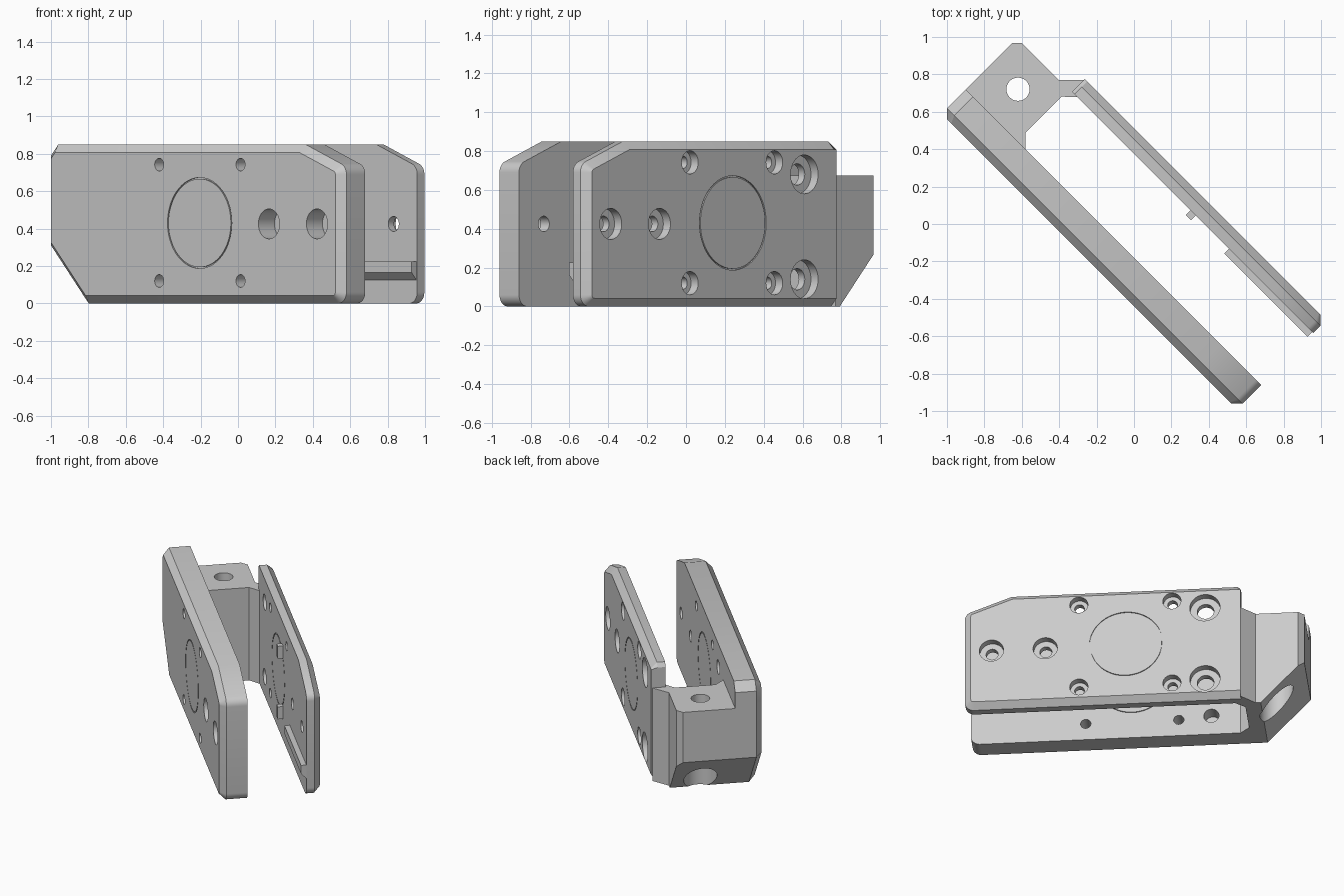
import bpy, bmesh, math
from mathutils import Matrix, Vector

if "Cube" in bpy.data.objects:
    bpy.data.objects.remove(bpy.data.objects["Cube"])

grey = bpy.data.materials.new("plain_grey")
grey.use_nodes = True
grey.diffuse_color = (0.6, 0.6, 0.6, 1)
grey.node_tree.nodes["Principled BSDF"].inputs["Base Color"].default_value = (0.6, 0.6, 0.6, 1)

TURN = Matrix.Rotation(math.radians(-45), 4, 'Z')   # parts are built straight, then turned
THICK_FACE, THIN_FACE = -0.311, 0.362               # outer faces of the two plates
THICK_BACK, THIN_BACK = -0.127, 0.266               # inner faces
CHAMFER = 0.042
MID = 0.43


def loft(bm, rings, closed=False):
    """Skin a list of point rings; cap the ends unless the loft is closed."""
    rows = [[bm.verts.new(p) for p in ring] for ring in rings]
    n = len(rows[0])
    pairs = list(zip(rows, rows[1:]))
    if closed:
        pairs.append((rows[-1], rows[0]))
    for a, b in pairs:
        for i in range(n):
            j = (i + 1) % n
            bm.faces.new((a[i], a[j], b[j], b[i]))
    if not closed:
        bm.faces.new(rows[0])
        bm.faces.new(rows[-1])


def turned(bm, centre, steps, axis='Y', closed=False, sides=40):
    """Stepped round solid from (radius, depth) pairs along Y or Z."""
    rings = []
    for r, d in steps:
        ring = []
        for i in range(sides):
            t = math.tau * i / sides
            a, b = centre[0] + r * math.cos(t), centre[1] + r * math.sin(t)
            ring.append((a, d, b) if axis == 'Y' else (a, b, d))
        rings.append(ring)
    loft(bm, rings, closed)


def make(name, bm):
    bmesh.ops.recalc_face_normals(bm, faces=bm.faces[:])
    mesh = bpy.data.meshes.new(name)
    bm.to_mesh(mesh)
    bm.free()
    mesh.materials.append(grey)
    ob = bpy.data.objects.new(name, mesh)
    bpy.context.scene.collection.objects.link(ob)
    return ob


def cut(ob, bm):
    """Subtract the cutter, bake the result and drop the cutter."""
    cutter = make("hole_cutter", bm)
    cutter.hide_render = True
    mod = ob.modifiers.new("holes", 'BOOLEAN')
    mod.operation, mod.solver, mod.object = 'DIFFERENCE', 'EXACT', cutter
    bpy.context.view_layer.update()
    deps = bpy.context.evaluated_depsgraph_get()
    baked = bpy.data.meshes.new_from_object(ob.evaluated_get(deps))
    ob.modifiers.clear()
    ob.data = baked
    bpy.data.objects.remove(cutter)


def finish(ob):
    ob.data.transform(TURN)
    bpy.ops.object.select_all(action='DESELECT')
    ob.select_set(True)
    bpy.context.view_layer.objects.active = ob
    bpy.ops.object.shade_smooth_by_angle(angle=math.radians(30))


def arc(cx, cz, r, a0, a1, n=8):
    angles = [math.radians(a0 + (a1 - a0) * i / n) for i in range(n + 1)]
    return [(cx + r * math.cos(a), cz + r * math.sin(a)) for a in angles]


def inset(points, d):
    """Mitred inward offset of an anticlockwise outline."""
    pts = [Vector(p) for p in points]
    out = []
    for i, p in enumerate(pts):
        e = (p - pts[i - 1]).normalized()
        f = (pts[(i + 1) % len(pts)] - p).normalized()
        a, b = Vector((-e.y, e.x)), Vector((-f.y, f.x))
        out.append(p + (a + b) * (d / (1 + a.dot(b))))
    return out


def plate(name, hinge_end, inner, outer, square_end=False):
    """Side plate with a rounded free end and a chamfered outer face."""
    outline = arc(1.029, 0.06, 0.06, -90, 0) + arc(1.029, 0.69, 0.06, 0, 69)
    outline += [(0.78, 0.85)] + hinge_end
    small = inset(outline, CHAMFER)
    if square_end:
        small = [(p[0], q[1]) if p[0] < -0.7 else q for p, q in zip(outline, small)]
    edge = outer + math.copysign(CHAMFER, inner - outer)
    bm = bmesh.new()
    loft(bm, [[(x, y, z) for x, z in pts]
              for pts, y in ((outline, inner), (outline, edge), (small, outer))])
    return make(name, bm)


def groove(bm, face):
    """Fine circular line scored into a plate face."""
    lo, hi = face - 0.008, face + 0.008
    turned(bm, (0.021, MID), [(0.236, lo), (0.236, hi), (0.243, hi), (0.243, lo)],
           closed=True, sides=64)


# Thick plate with small through holes, counterbores and blind holes
thick = plate("thick_side_plate",
              [(-1.09, 0.85), (-1.145, 0.79), (-1.145, 0.31), (-0.86, 0)],
              THICK_BACK, THICK_FACE)
bm = bmesh.new()
for x in (-0.285, 0.33):
    for z in (0.12, 0.742):
        turned(bm, (x, z), [(0.034, -0.4), (0.034, 0)])
for x in (0.545, 0.908):
    turned(bm, (x, 0.425), [(0.08, -0.4), (0.08, -0.19), (0.04, -0.19), (0.04, 0)])
for z in (0.14, 0.68):
    turned(bm, (-0.5, z), [(0.05, -0.23), (0.05, 0)])
groove(bm, THICK_FACE)
groove(bm, THICK_BACK)
cut(thick, bm)
finish(thick)

# Thin plate with counterbored screw holes
thin = plate("thin_side_plate", [(-0.715, 0.85), (-0.735, 0.82), (-0.735, 0)],
             THIN_BACK, THIN_FACE, square_end=True)
bm = bmesh.new()
bores = [(x, z, 0.06, 0.032) for x in (-0.282, 0.333) for z in (0.12, 0.742)]
bores += [(x, 0.425, 0.08, 0.04) for x in (0.555, 0.91)]
bores += [(-0.5, z, 0.1, 0.055) for z in (0.14, 0.68)]
for x, z, wide, narrow in bores:
    turned(bm, (x, z), [(wide, 0.5), (wide, 0.31), (narrow, 0.31), (narrow, 0.2)])
groove(bm, THIN_FACE)
groove(bm, THIN_BACK)
cut(thin, bm)
finish(thin)

# Corner block joining both plates, with its underside cut on a slope
foot = [(-1.145, THICK_BACK), (-0.693, THICK_BACK), (-0.755, -0.064), (-0.755, 0.208),
        (-0.693, THIN_BACK), (-0.735, THIN_BACK), (-0.735, 0.355), (-0.827, 0.26),
        (-1.107, 0.26), (-1.145, 0.222)]
bm = bmesh.new()
loft(bm, [[(x, y, z) for x, y in foot] for z in (0, 0.675)])
cutaway = bmesh.ops.bisect_plane(bm, geom=bm.verts[:] + bm.edges[:] + bm.faces[:],
                                 plane_co=(-0.86, 0, 0), plane_no=(-0.31, 0, -0.285),
                                 clear_outer=True)
rim = [e for e in cutaway["geom_cut"] if isinstance(e, bmesh.types.BMEdge)]
bmesh.ops.edgeloop_fill(bm, edges=[e for e in rim if e.is_boundary])
block = make("corner_block", bm)
bm = bmesh.new()
turned(bm, (-0.948, 0.071), [(0.11, -0.1), (0.11, 0.45), (0.062, 0.45), (0.062, 0.8)], axis='Z')
cut(block, bm)
finish(block)

# Rail on the inside of the thin plate, bevelled underneath
bm = bmesh.new()
section = [(THIN_BACK, 0.125), (0.23, 0.165), (0.23, 0.225), (THIN_BACK, 0.225)]
loft(bm, [[(x, y, z) for y, z in section] for x in (0.453, 1.083)])
finish(make("inner_rail", bm))

# Two small locating pegs beside the scored circle
for name, z in (("lower_peg", 0.2), ("upper_peg", 0.64)):
    bm = bmesh.new()
    bmesh.ops.create_cube(bm, size=1, matrix=Matrix.Translation((0.182, 0.248, z))
                          @ Matrix.Diagonal((0.04, 0.036, 0.09, 1)))
    finish(make(name, bm))
